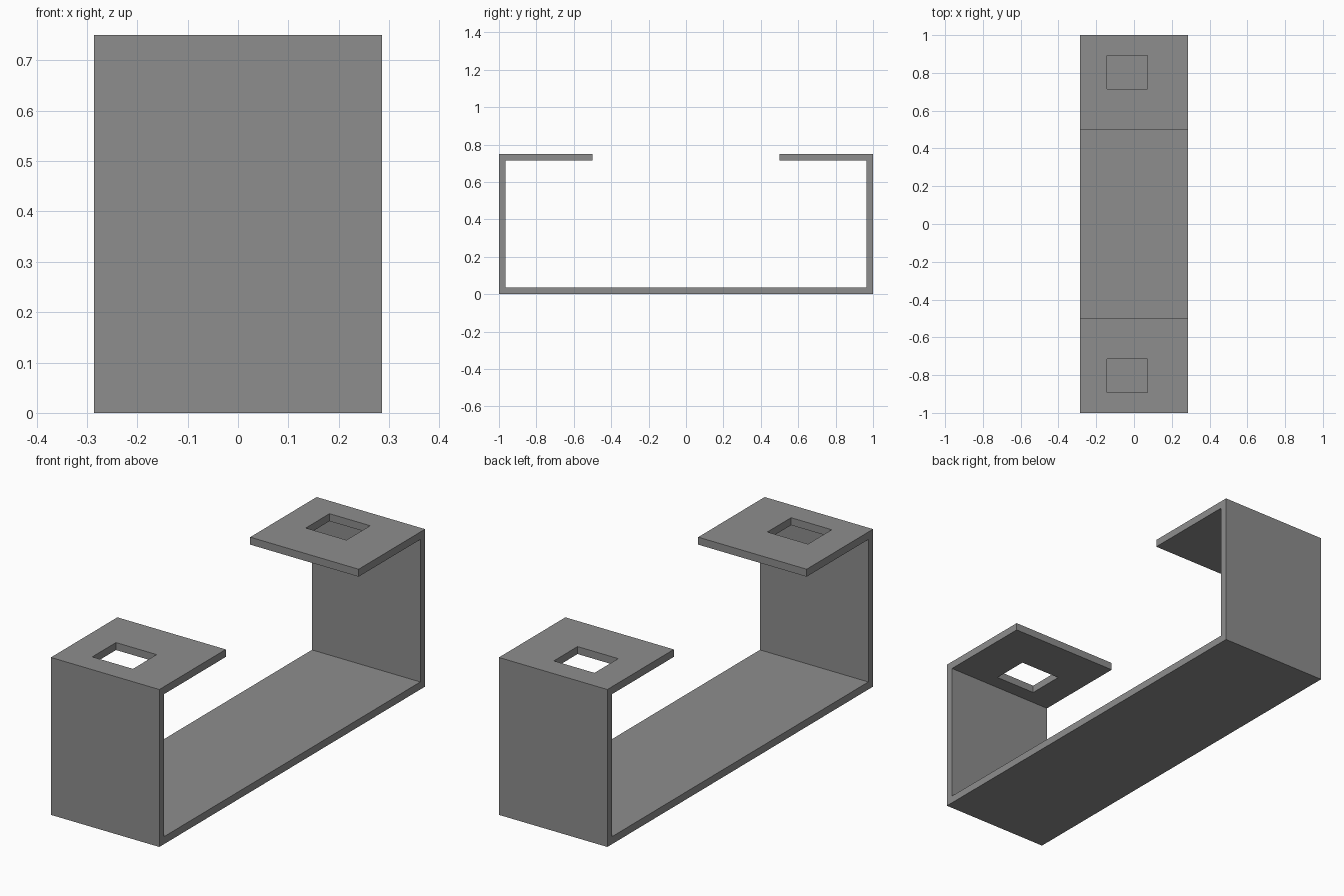
import bpy, bmesh

if "Cube" in bpy.data.objects:
    bpy.data.objects.remove(bpy.data.objects["Cube"])

U = 1 / 14            # design unit: the bracket is 28 units long
T = 0.5 * U           # sheet thickness
W = 4 * U             # half width
H = 10.5 * U          # height
LIP = 0.5             # inner end of each top flange

steel = bpy.data.materials.new("grey_steel")
steel.diffuse_color = (0.27, 0.27, 0.27, 1)
steel.use_nodes = True
steel.node_tree.nodes["Principled BSDF"].inputs["Base Color"].default_value = steel.diffuse_color


def add_object(name, bm):
    bmesh.ops.recalc_face_normals(bm, faces=bm.faces)
    mesh = bpy.data.meshes.new(name)
    bm.to_mesh(mesh)
    bm.free()
    mesh.materials.append(steel)
    obj = bpy.data.objects.new(name, mesh)
    bpy.context.collection.objects.link(obj)
    return obj


# Bent sheet bracket: half profile (y, z), mirrored and extruded along x
half = [(1, 0), (1, H), (LIP, H), (LIP, H - T), (1 - T, H - T), (1 - T, T)]
profile = half + [(-y, z) for y, z in reversed(half)]
bm = bmesh.new()
face = bm.faces.new([bm.verts.new((-W, y, z)) for y, z in profile])
ext = bmesh.ops.extrude_face_region(bm, geom=[face])
moved = [v for v in ext["geom"] if isinstance(v, bmesh.types.BMVert)]
bmesh.ops.translate(bm, verts=moved, vec=(2 * W, 0, 0))
bracket = add_object("bracket", bm)

# Rectangular slot through each top flange
for side, label in ((-1, "front"), (1, "back")):
    bm = bmesh.new()
    bmesh.ops.create_cube(bm, size=1)
    bmesh.ops.scale(bm, verts=bm.verts, vec=(3 * U, 2.5 * U, 4 * T))
    bmesh.ops.translate(bm, verts=bm.verts,
                        vec=(-0.5 * U, side * 11.25 * U, H - T / 2))
    cutter = add_object(label + "_slot_cutter", bm)
    cutter.hide_render = True
    cutter.hide_set(True)
    cut = bracket.modifiers.new(label + "_slot", 'BOOLEAN')
    cut.operation = 'DIFFERENCE'
    cut.solver = 'EXACT'
    cut.object = cutter
